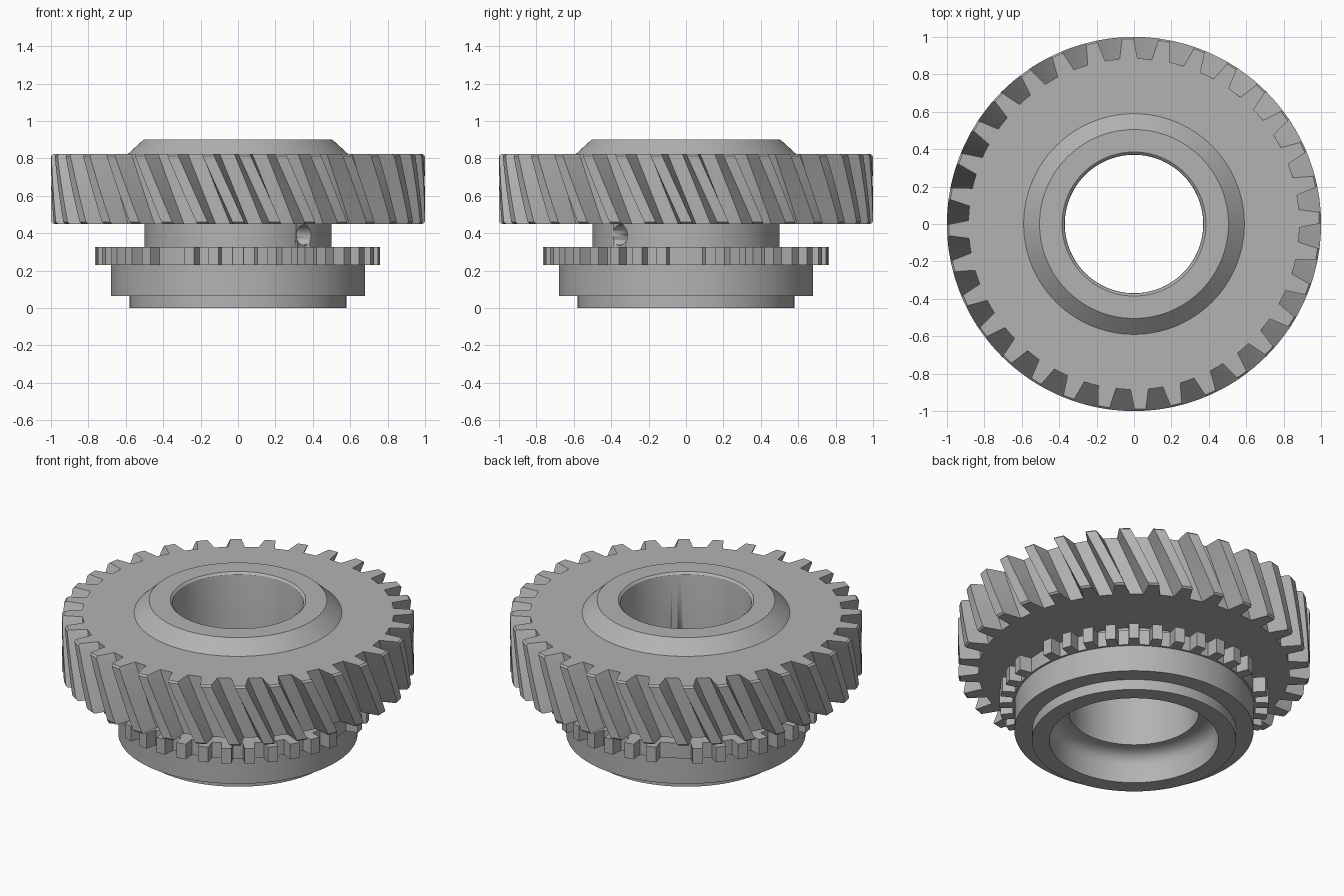
import bpy, bmesh, math
from mathutils import Vector

cube = bpy.data.objects.get("Cube")
if cube:
    bpy.data.objects.remove(cube)

steel = bpy.data.materials.new("steel_grey")
steel.use_nodes = True
colour = (0.45, 0.45, 0.45, 1)
steel.diffuse_color = colour
steel.node_tree.nodes["Principled BSDF"].inputs["Base Color"].default_value = colour


def finish(bm, name, angle=30):
    bmesh.ops.recalc_face_normals(bm, faces=bm.faces)
    mesh = bpy.data.meshes.new(name)
    bm.to_mesh(mesh)
    bm.free()
    mesh.materials.append(steel)
    obj = bpy.data.objects.new(name, mesh)
    bpy.context.collection.objects.link(obj)
    bpy.ops.object.select_all(action='DESELECT')
    obj.select_set(True)
    bpy.context.view_layer.objects.active = obj
    bpy.ops.object.shade_smooth_by_angle(angle=math.radians(angle))
    return obj


def polar(r, a, z):
    return Vector((r * math.cos(a), r * math.sin(a), z))


def bridge(bm, rings):
    for low, high in zip(rings, rings[1:]):
        n = len(low)
        for i in range(n):
            j = (i + 1) % n
            bm.faces.new((low[i], low[j], high[j], high[i]))


def lathe(name, profile, steps=128):
    """Closed profile of (radius, height) turned around z."""
    bm = bmesh.new()
    rings = [[bm.verts.new(polar(r, math.tau * i / steps, z)) for i in range(steps)]
             for r, z in profile]
    bridge(bm, rings + rings[:1])
    return finish(bm, name)


def toothed_ring(name, teeth, bore, root, tip, root_half, tip_half,
                 bottom, top, phase, twist=0, chamfer=0, layers=1, missing=()):
    """Gear ring: tooth outline lofted upwards, closed by a bore wall."""
    pitch = math.tau / teeth

    def outline(z, cut):
        turn = phase + twist * (top - z) / (top - bottom)
        pts = []
        for t in range(teeth):
            a = turn + t * pitch
            r = root if t in missing else tip - cut
            for radius, off in ((root, -root_half), (r, -tip_half), (r, 0),
                                (r, tip_half), (root, root_half), (root, pitch / 2)):
                pts.append(polar(radius, a + off, z))
        return pts

    levels = [(bottom + (top - bottom) * i / layers, 0) for i in range(layers + 1)]
    if chamfer:
        levels = ([(bottom, chamfer), (bottom + chamfer, 0)] + levels[1:-1]
                  + [(top - chamfer, 0), (top, chamfer)])
    bm = bmesh.new()
    rings = [[bm.verts.new(p) for p in outline(z, cut)] for z, cut in levels]
    for source, at_end in ((rings[-1], True), (rings[0], False)):
        inner = [bm.verts.new(Vector((v.co.x, v.co.y, 0)).normalized() * bore
                              + Vector((0, 0, v.co.z))) for v in source]
        rings.insert(len(rings) if at_end else 0, inner)
    bridge(bm, rings + rings[:1])
    return finish(bm, name, 20)


# Stepped hub with counterbore, neck, conical collar and chamfered bore
hub = lathe("hub", [
    (.37, .185), (.41, .183), (.445, .17), (.47, .145), (.48, .11), (.48, 0),
    (.58, 0), (.58, .065), (.68, .065), (.68, .25), (.5, .25), (.5, .8),
    (.59, .8), (.59, .822), (.505, .9), (.385, .9), (.372, .888), (.37, .88)])

# Radial oil hole through the neck
bm = bmesh.new()
bmesh.ops.create_cone(bm, cap_ends=True, segments=32, radius1=.055, radius2=.055, depth=.4)
cutter = finish(bm, "oil_hole_cutter")
direction = polar(1, -math.pi / 4, 0)
cutter.rotation_euler = direction.to_track_quat('Z', 'Y').to_euler()
cutter.location = direction * .45 + Vector((0, 0, .39))
cutter.hide_render = True
mod = hub.modifiers.new("oil_hole", 'BOOLEAN')
mod.operation = 'DIFFERENCE'
mod.solver = 'EXACT'
mod.object = cutter
bpy.ops.object.select_all(action='DESELECT')
hub.select_set(True)
bpy.context.view_layer.objects.active = hub
bpy.ops.object.modifier_apply(modifier=mod.name)
bpy.data.objects.remove(cutter)

# Helical main gear
toothed_ring("helical_gear", 32, .45, .885, 1, .054, .031, .45, .822,
             math.radians(1.875), twist=.17, chamfer=.01, layers=8)

# Straight-toothed clutch ring, with a tooth left out every third of a turn
toothed_ring("clutch_ring", 36, .49, .692, .765, .047, .038, .23, .325,
             0, missing=(0, 12, 24))
